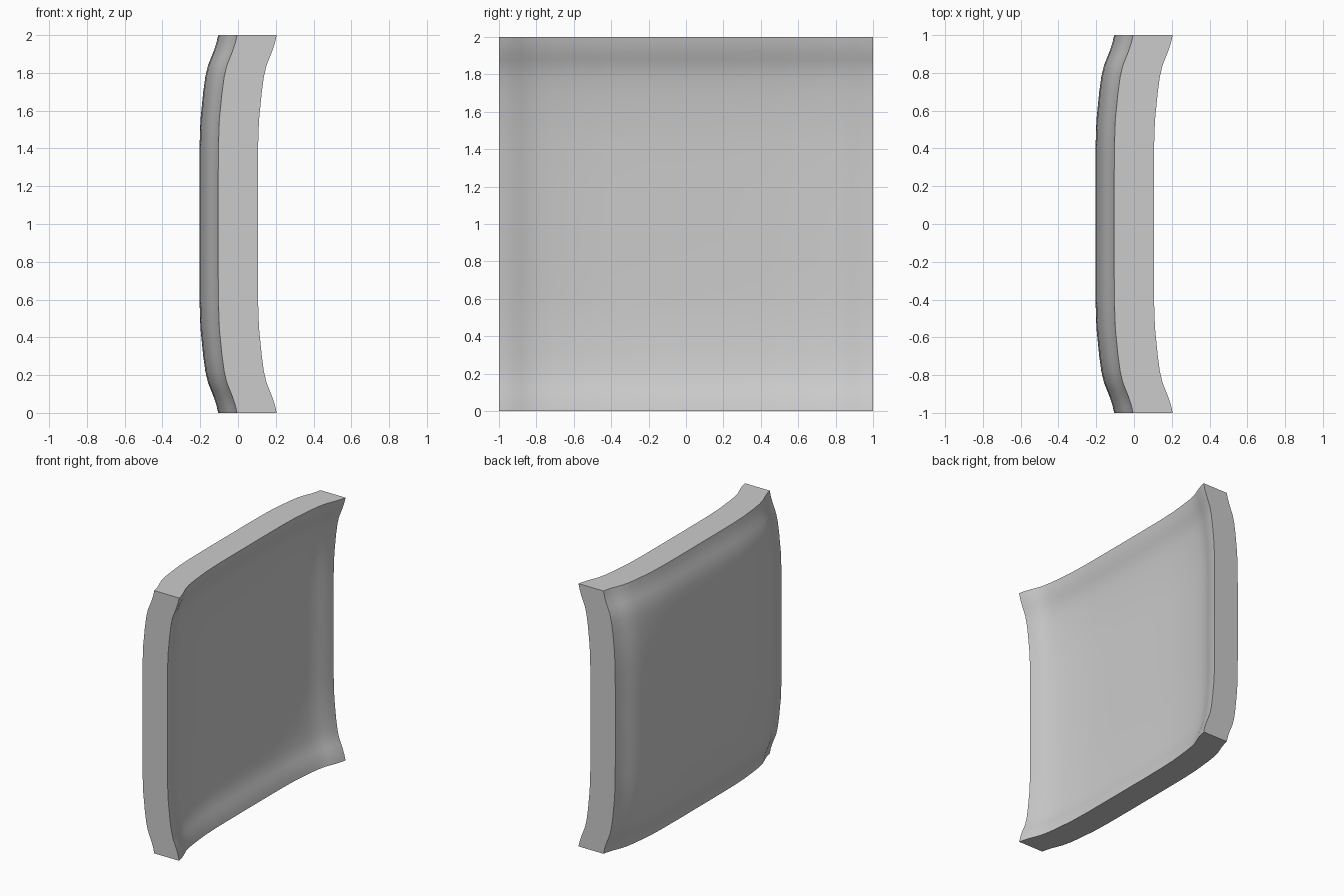
import bpy
import bmesh
import math

cube = bpy.data.objects.get("Cube")
if cube:
    bpy.data.objects.remove(cube, do_unlink=True)

THICKNESS = 0.21
BACK_X = -0.205

# Half of the flared edge profile: distance from centre, rise
half = [(0, 0), (0.2, 0), (0.4, 0.001), (0.55, 0.006), (0.7, 0.021),
        (0.78, 0.032), (0.84, 0.046), (0.88, 0.062), (0.92, 0.078),
        (0.96, 0.091), (1, 0.1)]
profile = [(-d, r) for d, r in reversed(half[1:])] + half

# Dished sheet: the profile swept along itself in both directions
bm = bmesh.new()
rows = [[bm.verts.new((BACK_X + ry + rz, y, z + 1)) for y, ry in profile]
        for z, rz in profile]
for low, high in zip(rows, rows[1:]):
    for i in range(len(profile) - 1):
        bm.faces.new((low[i], low[i + 1], high[i + 1], high[i]))

# Give the sheet an even thickness along x
result = bmesh.ops.extrude_face_region(bm, geom=bm.faces[:], use_keep_orig=True)
moved = [g for g in result["geom"] if isinstance(g, bmesh.types.BMVert)]
bmesh.ops.translate(bm, verts=moved, vec=(THICKNESS, 0, 0))
bmesh.ops.recalc_face_normals(bm, faces=bm.faces[:])

mesh = bpy.data.meshes.new("curved_panel")
bm.to_mesh(mesh)
bm.free()
panel = bpy.data.objects.new("curved_panel", mesh)
bpy.context.collection.objects.link(panel)

# Plain grey
grey = bpy.data.materials.new("light_grey")
grey.use_nodes = True
colour = (0.6, 0.6, 0.6, 1)
grey.diffuse_color = colour
grey.node_tree.nodes["Principled BSDF"].inputs["Base Color"].default_value = colour
mesh.materials.append(grey)

# Smooth faces with crisp outer edges
bpy.ops.object.select_all(action="DESELECT")
panel.select_set(True)
bpy.context.view_layer.objects.active = panel
bpy.ops.object.shade_smooth_by_angle(angle=math.radians(35))
